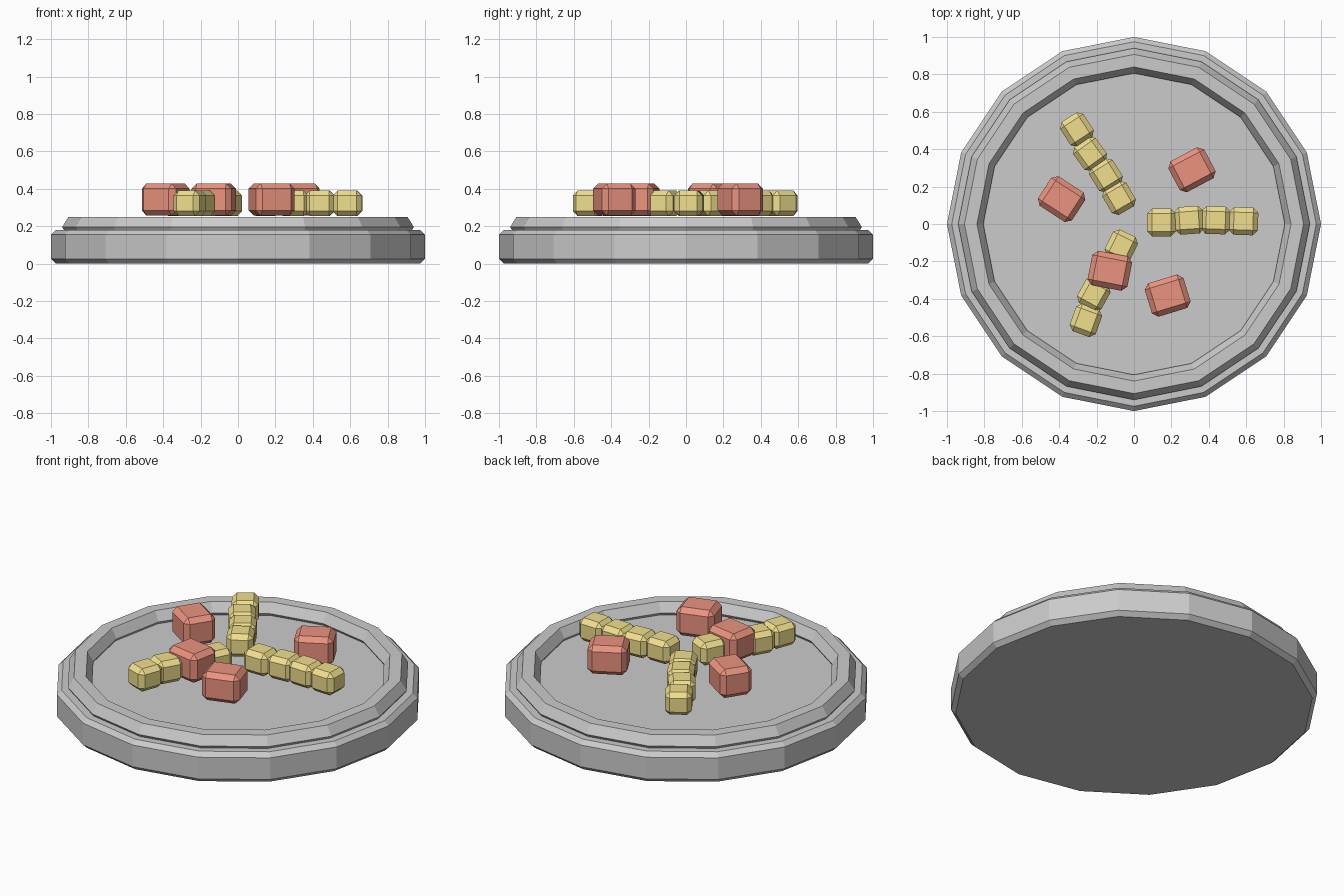
import bpy, math

if "Cube" in bpy.data.objects:
    bpy.data.objects.remove(bpy.data.objects["Cube"])


def material(name, rgb):
    m = bpy.data.materials.new(name)
    m.diffuse_color = (*rgb, 1)
    m.use_nodes = True
    m.node_tree.nodes["Principled BSDF"].inputs["Base Color"].default_value = m.diffuse_color
    return m


def bevel(ob, width):
    b = ob.modifiers.new("Bevel", 'BEVEL')
    b.width = width
    b.segments = 1
    b.limit_method = 'ANGLE'
    b.angle_limit = math.radians(40)


def block(name, x, y, z, size, angle, mat, width):
    bpy.ops.mesh.primitive_cube_add(size=1, location=(x, y, z),
                                    rotation=(0, 0, math.radians(angle)))
    ob = bpy.context.object
    ob.name = name
    ob.scale = size
    bpy.ops.object.transform_apply(location=False, rotation=False, scale=True)
    ob.data.materials.append(mat)
    bevel(ob, width)


yellow = material("yellow", (0.88, 0.74, 0.27))
red = material("red", (0.83, 0.29, 0.21))

# Plate base: bevelled 16-sided disc
bpy.ops.mesh.primitive_cylinder_add(vertices=16, radius=1, depth=0.18, location=(0, 0, 0.09))
base = bpy.context.object
base.name = "plate_base"
bevel(base, 0.025)

# Raised rim: six-sided ring
bpy.ops.mesh.primitive_torus_add(major_segments=16, minor_segments=6, major_radius=0.873,
                                 minor_radius=0.067, location=(0, 0, 0.195))
rim = bpy.context.object
rim.name = "plate_rim"
rim.scale.z = 0.95

# Three arms of four yellow pieces: x, y, angle
pieces = [
    (0.147, 0.008, 0), (0.295, 0.02, 4), (0.437, 0.02, -2), (0.585, 0.015, -2),
    (-0.08, 0.14, 120), (-0.15, 0.26, 122), (-0.235, 0.375, 126), (-0.305, 0.505, 123),
    (-0.068, -0.12, 244), (-0.145, -0.25, 242), (-0.215, -0.375, 241), (-0.257, -0.515, 250),
]
for i, (x, y, a) in enumerate(pieces):
    block(f"yellow_piece_{i + 1}", x, y, 0.322, (0.157, 0.148, 0.137), a, yellow, 0.027)

# Red chunks: x, y, angle
chunks = [(0.31, 0.29, 28), (-0.387, 0.133, -33), (-0.129, -0.25, -11), (0.18, -0.383, 17)]
for i, (x, y, a) in enumerate(chunks):
    block(f"red_chunk_{i + 1}", x, y, 0.342, (0.217, 0.187, 0.172), a, red, 0.028)
